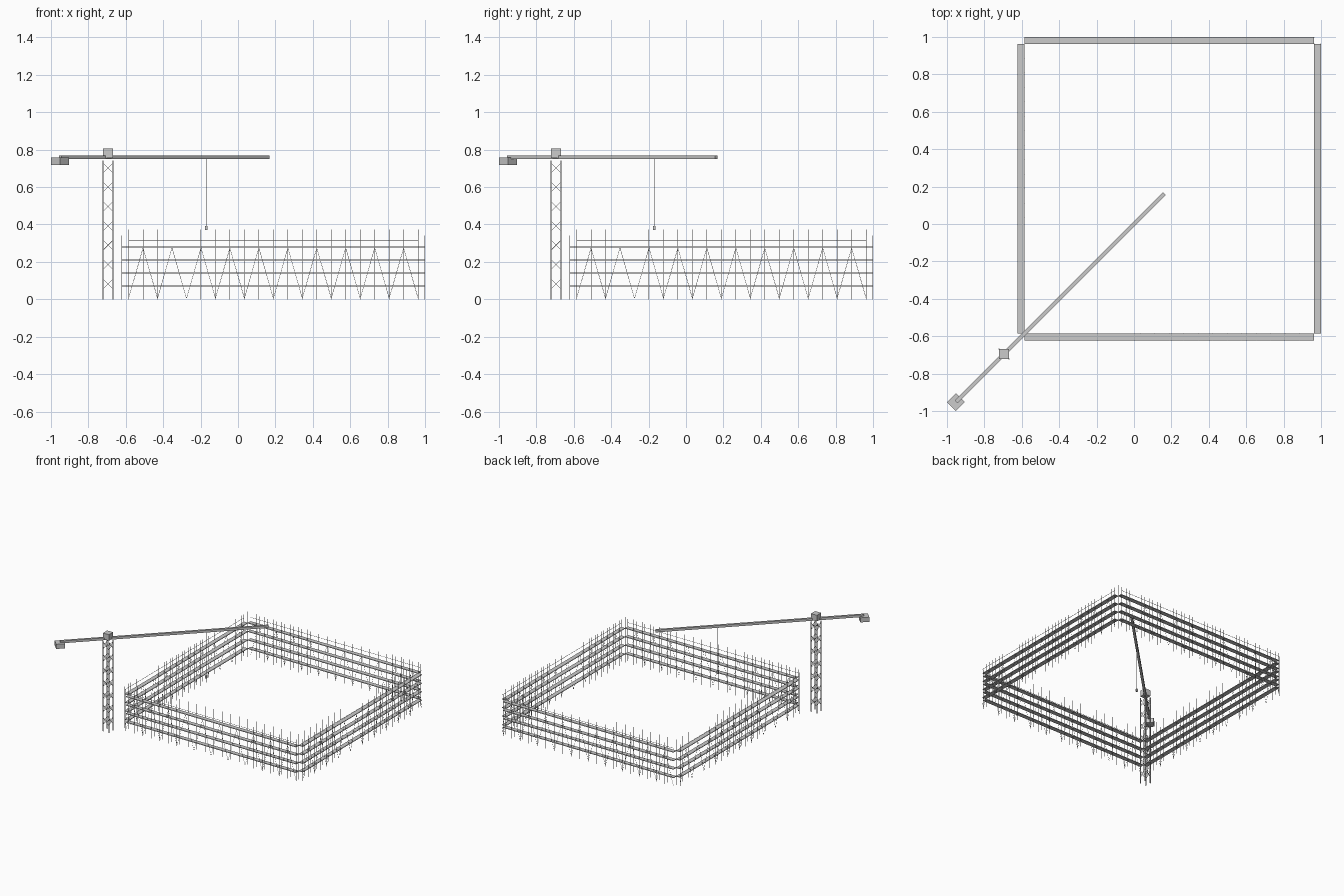
import bpy, bmesh, math
from mathutils import Vector, Matrix

if "Cube" in bpy.data.objects:
    bpy.data.objects.remove(bpy.data.objects["Cube"])

CENTRE = Vector((0.189, 0.189, 0))     # middle of the scaffold square
INNER, OUTER = 0.774, 0.8095           # half spans to the two post rows
BAYS = 20
LEVELS = (0.07, 0.14, 0.21, 0.28)
TUBE = 0.0014
MAST = Vector((-0.695, -0.695, 0))


def rod(bm, a, b, r, sides=6):
    a, b = Vector(a), Vector(b)
    d = b - a
    m = Matrix.Translation((a + b) / 2) @ d.to_track_quat('Z', 'Y').to_matrix().to_4x4()
    if sides == 4:
        m = m @ Matrix.Rotation(math.pi / 4, 4, 'Z')
    bmesh.ops.create_cone(bm, cap_ends=True, segments=sides, radius1=r, radius2=r,
                          depth=d.length, matrix=m)


def box(bm, centre, size, turn=0):
    m = (Matrix.Translation(centre) @ Matrix.Rotation(turn, 4, 'Z')
         @ Matrix.Diagonal((*size, 1)))
    bmesh.ops.create_cube(bm, size=1, matrix=m)


def finish(bm, name, loc=(0, 0, 0), turn=0):
    me = bpy.data.meshes.new(name)
    bm.to_mesh(me)
    bm.free()
    ob = bpy.data.objects.new(name, me)
    ob.location = loc
    ob.rotation_euler.z = turn
    bpy.context.collection.objects.link(ob)
    return ob


# Scaffold: the same run of posts, decks, braces and rail on four sides
xs = [-INNER + 2 * INNER * i / BAYS for i in range(BAYS + 1)]
for k, side in enumerate(("front", "right", "back", "left")):
    turn = k * math.pi / 2

    bm = bmesh.new()
    for x in xs:
        rod(bm, (x, -OUTER, 0), (x, -OUTER, 0.342), TUBE)
        rod(bm, (x, -INNER, 0), (x, -INNER, 0.373), TUBE)
    finish(bm, side + "_scaffold_posts", CENTRE, turn)

    bm = bmesh.new()
    for z in LEVELS:
        box(bm, (0, -(INNER + OUTER) / 2, z), (2 * INNER, OUTER - INNER, 0.005))
    finish(bm, side + "_scaffold_decks", CENTRE, turn)

    bm = bmesh.new()
    for i in range(BAYS):
        z0, z1 = (0.005, 0.275) if i % 2 == 0 else (0.275, 0.005)
        rod(bm, (xs[i], -OUTER, z0), (xs[i + 1], -OUTER, z1), 0.001)
    finish(bm, side + "_scaffold_braces", CENTRE, turn)

    bm = bmesh.new()
    rod(bm, (-INNER, -OUTER, 0.314), (INNER, -OUTER, 0.314), TUBE)
    finish(bm, side + "_guard_rail", CENTRE, turn)

# Crane mast: four legs with crossed lattice on every face
bm = bmesh.new()
h = 0.026
for sx in (-1, 1):
    for sy in (-1, 1):
        rod(bm, (sx * h, sy * h, 0), (sx * h, sy * h, 0.742), 0.004, 4)
for i in range(7):
    z = 0.082 + i * 0.1035
    for s in (-1, 1):
        for f in (-h, h):
            rod(bm, (-h, f, z - s * h), (h, f, z + s * h), 0.0015, 4)
            rod(bm, (f, -h, z - s * h), (f, h, z + s * h), 0.0015, 4)
finish(bm, "crane_mast", MAST)

# Cab on top of the mast
bm = bmesh.new()
box(bm, (0, 0, 0.781), (0.054, 0.054, 0.05))
finish(bm, "crane_cab", MAST)

# Jib running diagonally over the site
a, b = -0.951, 0.163
bm = bmesh.new()
m = (a + b) / 2
box(bm, (m, m, 0.76), ((b - a) * math.sqrt(2), 0.019, 0.019), math.pi / 4)
finish(bm, "crane_jib")

# Counterweight at the tail
bm = bmesh.new()
box(bm, (-0.952, -0.952, 0.738), (0.068, 0.068, 0.038), math.pi / 4)
finish(bm, "counterweight")

# Hoist cable and hook block
bm = bmesh.new()
rod(bm, (-0.17, -0.17, 0.39), (-0.17, -0.17, 0.752), 0.001)
finish(bm, "hoist_cable")
bm = bmesh.new()
box(bm, (-0.17, -0.17, 0.382), (0.013, 0.013, 0.022))
finish(bm, "hook_block")
